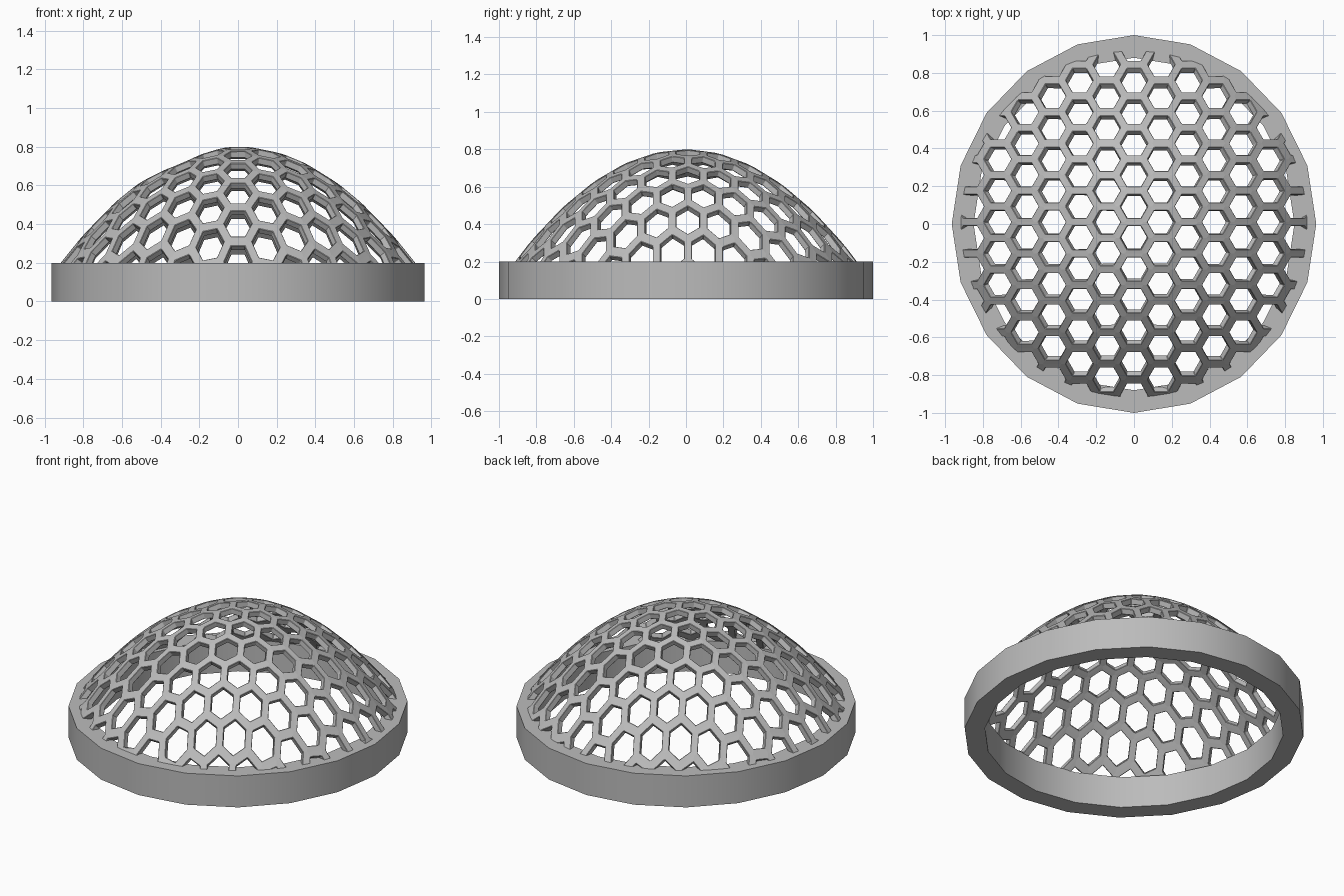
import bpy, bmesh, math
from mathutils import Vector

cube = bpy.data.objects.get("Cube")
if cube:
    bpy.data.objects.remove(cube, do_unlink=True)

grey = bpy.data.materials.new("grey")
grey.use_nodes = True
colour = (0.5, 0.5, 0.5, 1)
grey.diffuse_color = colour
grey.node_tree.nodes["Principled BSDF"].inputs["Base Color"].default_value = colour


def add_object(name, bm):
    mesh = bpy.data.meshes.new(name)
    bm.to_mesh(mesh)
    bm.free()
    mesh.materials.append(grey)
    obj = bpy.data.objects.new(name, mesh)
    bpy.context.collection.objects.link(obj)
    return obj


# Base ring: a rectangular section swept round twenty sides
SIDES, RING_HEIGHT, INNER = 20, 0.2, 0.88
bm = bmesh.new()
section = [(1, 0), (1, RING_HEIGHT), (INNER, RING_HEIGHT), (INNER, 0)]
loops = []
for i in range(SIDES):
    a = math.tau * i / SIDES
    loops.append([bm.verts.new((0.965 * r * math.cos(a), r * math.sin(a), z))
                  for r, z in section])
for i in range(SIDES):
    here, after = loops[i], loops[(i + 1) % SIDES]
    for j in range(4):
        k = (j + 1) % 4
        bm.faces.new((here[j], after[j], after[k], here[k]))
bmesh.ops.recalc_face_normals(bm, faces=bm.faces)
ring = add_object("base_ring", bm)
bpy.context.view_layer.objects.active = ring
ring.select_set(True)
bpy.ops.object.shade_smooth_by_angle(angle=math.radians(30))
ring.select_set(False)


# Dome lattice: a flat honeycomb lifted onto a bowl-shaped surface
PITCH = 0.167
SIDE = PITCH / math.sqrt(3)
HOLE = 0.75


def dome_point(x, y):
    dip = 0.025 * math.exp(-((x + 0.3) ** 2 + y * y) / 0.02)
    return Vector((x, y, 0.8 - 0.715 * (x * x + y * y) - dip))


def hexagon(bm, cx, cy, radius):
    corners = [math.tau * i / 6 for i in range(6)]
    return [bm.verts.new(dome_point(cx + radius * math.cos(a),
                                    cy + radius * math.sin(a))) for a in corners]


bm = bmesh.new()
for col in range(-7, 8):
    for row in range(-7, 8):
        cx = col * 1.5 * SIDE
        cy = 0.01 + PITCH * (row + (0 if col % 2 else 0.5))
        if math.hypot(cx, cy) > 1.04:
            continue
        outer = hexagon(bm, cx, cy, SIDE)
        inner = hexagon(bm, cx, cy, SIDE * HOLE)
        for i in range(6):
            j = (i + 1) % 6
            bm.faces.new((outer[i], outer[j], inner[j], inner[i]))
bmesh.ops.remove_doubles(bm, verts=bm.verts, dist=0.001)

# Trim the lattice just below the top of the ring
bmesh.ops.bisect_plane(bm, geom=bm.verts[:] + bm.edges[:] + bm.faces[:],
                       plane_co=(0, 0, 0.17), plane_no=(0, 0, 1), clear_inner=True)
bmesh.ops.recalc_face_normals(bm, faces=bm.faces)
if sum(f.normal.z for f in bm.faces) < 0:
    bmesh.ops.reverse_faces(bm, faces=bm.faces)
lattice = add_object("honeycomb_dome", bm)

# Give the bars thickness and chamfered edges
solid = lattice.modifiers.new("thickness", 'SOLIDIFY')
solid.thickness = 0.035
solid.offset = -1
bevel = lattice.modifiers.new("chamfer", 'BEVEL')
bevel.width = 0.008
bevel.segments = 1
bevel.limit_method = 'ANGLE'
bevel.angle_limit = math.radians(50)
